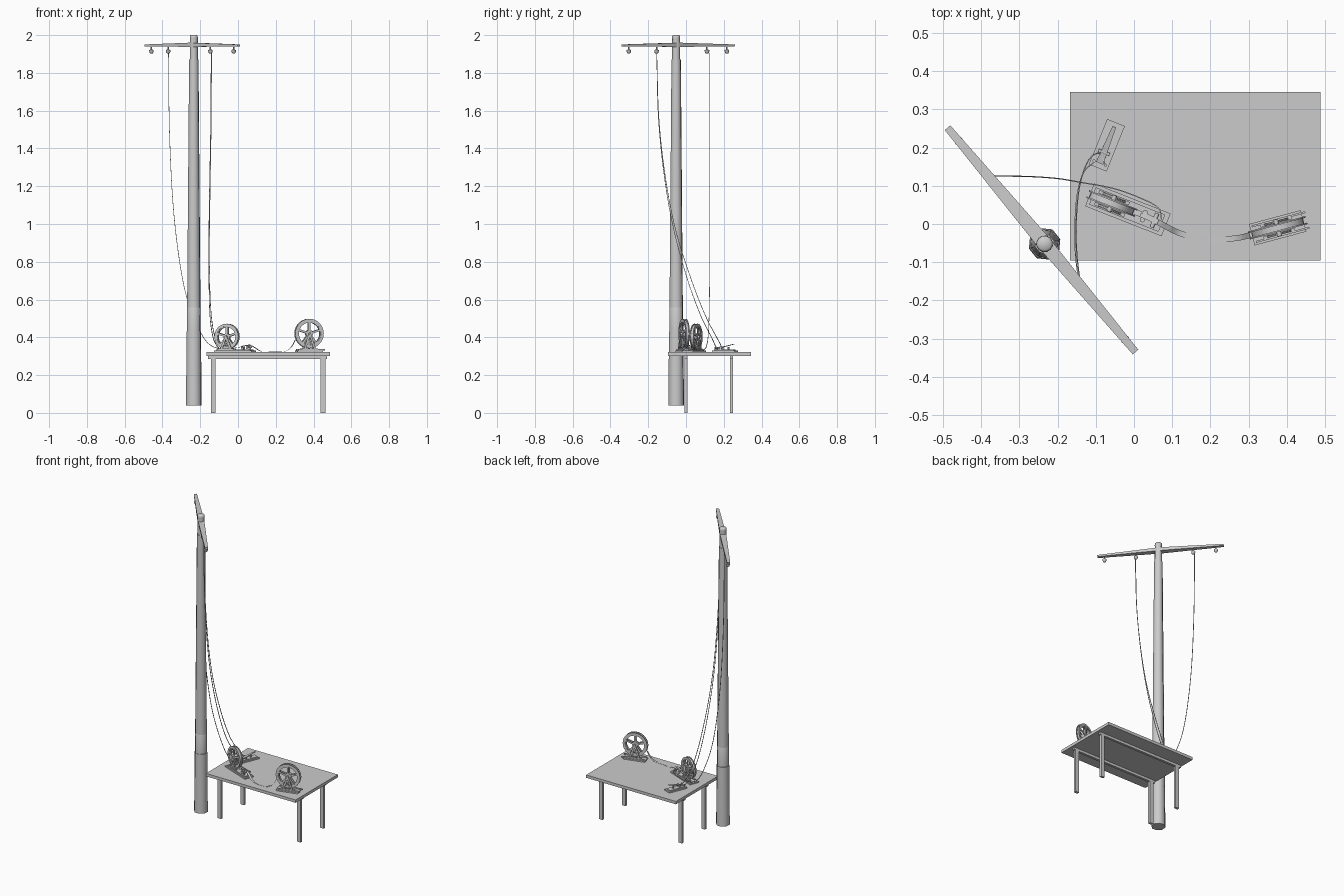
import bpy, bmesh, math
from mathutils import Matrix, Vector

if "Cube" in bpy.data.objects:
    bpy.data.objects.remove(bpy.data.objects["Cube"])


def frame(x, y, z, deg=0):
    return Matrix.Translation((x, y, z)) @ Matrix.Rotation(math.radians(deg), 4, 'Z')


def finish(name, bm, M=Matrix(), smooth=False):
    bmesh.ops.recalc_face_normals(bm, faces=bm.faces)
    me = bpy.data.meshes.new(name)
    bm.to_mesh(me)
    bm.free()
    me.transform(M)
    ob = bpy.data.objects.new(name, me)
    bpy.context.collection.objects.link(ob)
    if smooth:
        bpy.ops.object.select_all(action='DESELECT')
        ob.select_set(True)
        bpy.context.view_layer.objects.active = ob
        bpy.ops.object.shade_smooth_by_angle(angle=math.radians(50))
    return ob


def box(name, c, s, M=Matrix()):
    bm = bmesh.new()
    bmesh.ops.create_cube(bm, size=1, matrix=Matrix.Translation(c) @ Matrix.Diagonal((*s, 1)))
    return finish(name, bm, M)


def lathe(name, prof, M=Matrix(), n=16, closed=False):
    """Revolve (radius, height) points about local z; closed joins last point to first."""
    bm = bmesh.new()
    rings = [[bm.verts.new((r * math.cos(2 * math.pi * i / n), r * math.sin(2 * math.pi * i / n), z))
              for i in range(n)] for r, z in prof]
    pairs = list(zip(rings, rings[1:])) + ([(rings[-1], rings[0])] if closed else [])
    for a, b in pairs:
        for i in range(n):
            bm.faces.new((a[i], a[(i + 1) % n], b[(i + 1) % n], b[i]))
    if not closed:
        bm.faces.new(rings[0])
        bm.faces.new(rings[-1])
    return finish(name, bm, M, True)


def beam(name, p, q, w, h, M=Matrix(), taper=1.0):
    """Rectangular bar from p to q, w across (level), h deep."""
    p, q = Vector(p), Vector(q)
    d = (q - p).normalized()
    side = d.cross(Vector((0, 0, 1)) if abs(d.z) < 0.99 else Vector((1, 0, 0))).normalized()
    up = side.cross(d)
    bm = bmesh.new()
    ends = [[bm.verts.new(c + side * (a * w * k / 2) + up * (b * h * k / 2))
             for a, b in ((-1, -1), (1, -1), (1, 1), (-1, 1))] for c, k in ((p, 1), (q, taper))]
    for e in ends:
        bm.faces.new(e)
    for i in range(4):
        j = (i + 1) % 4
        bm.faces.new((ends[0][i], ends[0][j], ends[1][j], ends[1][i]))
    return finish(name, bm, M)


def spline(pts, steps=8):
    P = [Vector(p) for p in pts]
    P = [2 * P[0] - P[1]] + P + [2 * P[-1] - P[-2]]
    out = []
    for a, b, c, d in zip(P, P[1:], P[2:], P[3:]):
        for i in range(steps):
            t = i / steps
            out.append(0.5 * (2 * b + (c - a) * t + (2 * a - 5 * b + 4 * c - d) * t * t
                              + (3 * b - a - 3 * c + d) * t ** 3))
    return out + [P[-2]]


def sweep(name, pts, w, h, n=4):
    """Sweep a flat strip or thin round wire along a smooth path."""
    path = spline(pts)
    bm = bmesh.new()
    rings = []
    for i, p in enumerate(path):
        d = (path[min(i + 1, len(path) - 1)] - path[max(i - 1, 0)]).normalized()
        side = d.cross(Vector((0, 0, 1))).normalized()
        up = side.cross(d)
        ang = [math.pi / 4 + 2 * math.pi * k / n for k in range(n)]
        rings.append([bm.verts.new(p + side * (math.cos(a) * w * .707) + up * (math.sin(a) * h * .707))
                      for a in ang])
    for a, b in zip(rings, rings[1:]):
        for i in range(n):
            bm.faces.new((a[i], a[(i + 1) % n], b[(i + 1) % n], b[i]))
    bm.faces.new(rings[0])
    bm.faces.new(rings[-1])
    return finish(name, bm)


# Pole with collars
PX, PY = -0.234, -0.052
pole = frame(PX, PY, 0, 17)
lathe("pole_base", [(.043, .04), (.040, .43)], pole, 8)
lathe("pole_collar", [(.037, .42), (.038, .555), (.036, .56)], pole, 8)
lathe("pole_shaft", [(.037, .55), (.026, 1.87)], pole, 8)
lathe("pole_top", [(.022, 1.86), (.0215, 1.975), (.0215, 1.98), (.022, 1.985), (.021, 1.995), (.016, 2.0)], pole, 12)

# Crossarm, tapering to both ends, with hanging insulators
ca, cb = Vector((-.488, .252, 1.945)), Vector((.004, -.335, 1.945))
mid = (ca + cb) / 2 + Vector((0, 0, .004))
for tag, end in (("left", ca), ("right", cb)):
    beam("crossarm_" + tag, mid, end, .038, .022, taper=.5)
for i, t in enumerate((.06, .24, .695, .945)):
    p = ca.lerp(cb, t)
    lathe(f"insulator_{i}", [(.004, .035), (.004, .022), (.012, .019), (.012, .012), (.009, .003), (.004, 0)],
          frame(p.x, p.y, 1.902), 8)

# Table
T = .322
box("table_top", (.16, .125, .312), (.656, .44, .019))
for y in (0, .24):
    box("table_rail", (.157, y, .295), (.63, .016, .018))
    for x in (-.131, .45):
        box("table_leg", (x, y, .145), (.026, .016, .29))


def reel(name, M, z, r, w):
    """Spoked wheel on twin A-frame supports; M is its base frame."""
    W = M @ Matrix.Translation((0, 0, z)) @ Matrix.Rotation(math.pi / 2, 4, 'X')
    for s in (-1, 1):
        y = s * w * .42
        lathe(name + "_flange", [(r, y - .002), (r, y + .002), (r * .8, y + .002), (r * .8, y - .002)], W, 28, True)
        for k in range(5):
            a = 2 * math.pi * k / 5 + math.pi / 2
            d = Vector((math.cos(a), 0, math.sin(a)))
            c = Vector((0, y, z))
            beam(name + "_spoke", c + d * r * .18, c + d * r * .84, .004, .011, M)
        ys = s * (w * .5 + .006)
        for x in (-.03, .03):
            beam(name + "_support", (x, ys, .008), (0, ys, z), .005, .011, M)
        box(name + "_support_foot", (0, ys, .014), (.085, .009, .010), M)
        box(name + "_support_tie", (0, ys, z * .5), (.032, .005, .007), M)
    lathe(name + "_tape_roll", [(r * .9, -w * .4), (r * .9, w * .4), (r * .74, w * .4), (r * .74, -w * .4)],
          W, 28, True)
    lathe(name + "_hub", [(r * .25, -w * .5), (r * .25, w * .5)], W, 14)
    lathe(name + "_axle", [(.006, -w * .5 - .012), (.006, w * .5 + .012)], W, 10)


# Printing register with its reel
R = frame(-.016, .037, T, -21.5)
box("register_base", (0, 0, .004), (.215, .064, .008), R)
box("register_plinth", (-.002, 0, .010), (.195, .048, .006), R)
reel("register_reel", R @ Matrix.Translation((-.045, 0, 0)), .082, .068, .021)
for y in (-.017, .017):
    box("printer_post", (.075, y, .022), (.012, .005, .022), R)
    lathe("coil", [(.007, .012), (.007, .027)], R @ Matrix.Translation((.045, y * .6, 0)), 10)
lathe("printer_roller", [(.006, -.02), (.006, .02)],
      R @ Matrix.Translation((.075, 0, .03)) @ Matrix.Rotation(math.pi / 2, 4, 'X'), 10)
beam("printer_arm", (.035, 0, .03), (.085, 0, .038), .012, .004, R)

# Take-up reel
K = frame(.376, -.010, T, 15)
box("takeup_base", (0, 0, .004), (.14, .058, .008), K)
for y in (-.021, .021):
    box("takeup_side_rail", (.008, y, .012), (.145, .005, .008), K)
reel("takeup_reel", K, .098, .078, .021)

# Paper tape strung between the two reels
sweep("paper_tape", [(-.05, .049, .338), (.02, .025, .350), (.06, .006, .358), (.09, -.010, .345), (.12, -.024, .327),
                     (.17, -.038, .324), (.21, -.043, .3235), (.25, -.039, .327), (.28, -.035, .346),
                     (.303, -.029, .385)], .015, .001)

# Telegraph key
Q = frame(-.071, .206, T, 68)
box("key_base", (0, 0, .005), (.128, .05, .009), Q)
box("key_plate", (0, 0, .011), (.11, .034, .004), Q)
for y in (-.012, .012):
    box("key_post", (-.02, y, .020), (.01, .005, .02), Q)
lathe("key_pivot", [(.004, -.016), (.004, .016)],
      Q @ Matrix.Translation((-.02, 0, .024)) @ Matrix.Rotation(math.pi / 2, 4, 'X'), 8)
beam("key_lever", (-.05, 0, .018), (.052, 0, .042), .020, .005, Q, .5)
lathe("key_contact", [(.005, .012), (.005, .028)], Q @ Matrix.Translation((.02, 0, 0)), 8)
for y in (-.016, .016):
    lathe("key_terminal", [(.004, .009), (.004, .026)], Q @ Matrix.Translation((-.05, y, 0)), 8)

# Wires from the insulators down to the instruments
sweep("register_wire", [(-.368, .126, 1.905), (-.363, .126, 1.5), (-.345, .126, 1.12), (-.312, .125, .82),
                        (-.268, .124, .60), (-.2, .119, .43), (-.14, .109, .355), (-.05, .092, .334),
                        (.03, .062, .334), (.065, .040, .342), (.072, .012, .35)], .003, .003)
sweep("key_wire_a", [(-.142, -.155, 1.905), (-.144, -.145, 1.55), (-.150, -.11, 1.22), (-.154, -.06, .95),
                     (-.154, .01, .70), (-.148, .08, .51), (-.132, .135, .40), (-.110, .157, .352),
                     (-.102, .164, .346)], .003, .003)
sweep("key_wire_b", [(-.140, -.155, 1.905), (-.142, -.143, 1.55), (-.147, -.105, 1.22), (-.151, -.05, .95),
                     (-.150, .03, .70), (-.141, .105, .51), (-.120, .165, .395), (-.092, .185, .352),
                     (-.075, .156, .346)], .003, .003)
